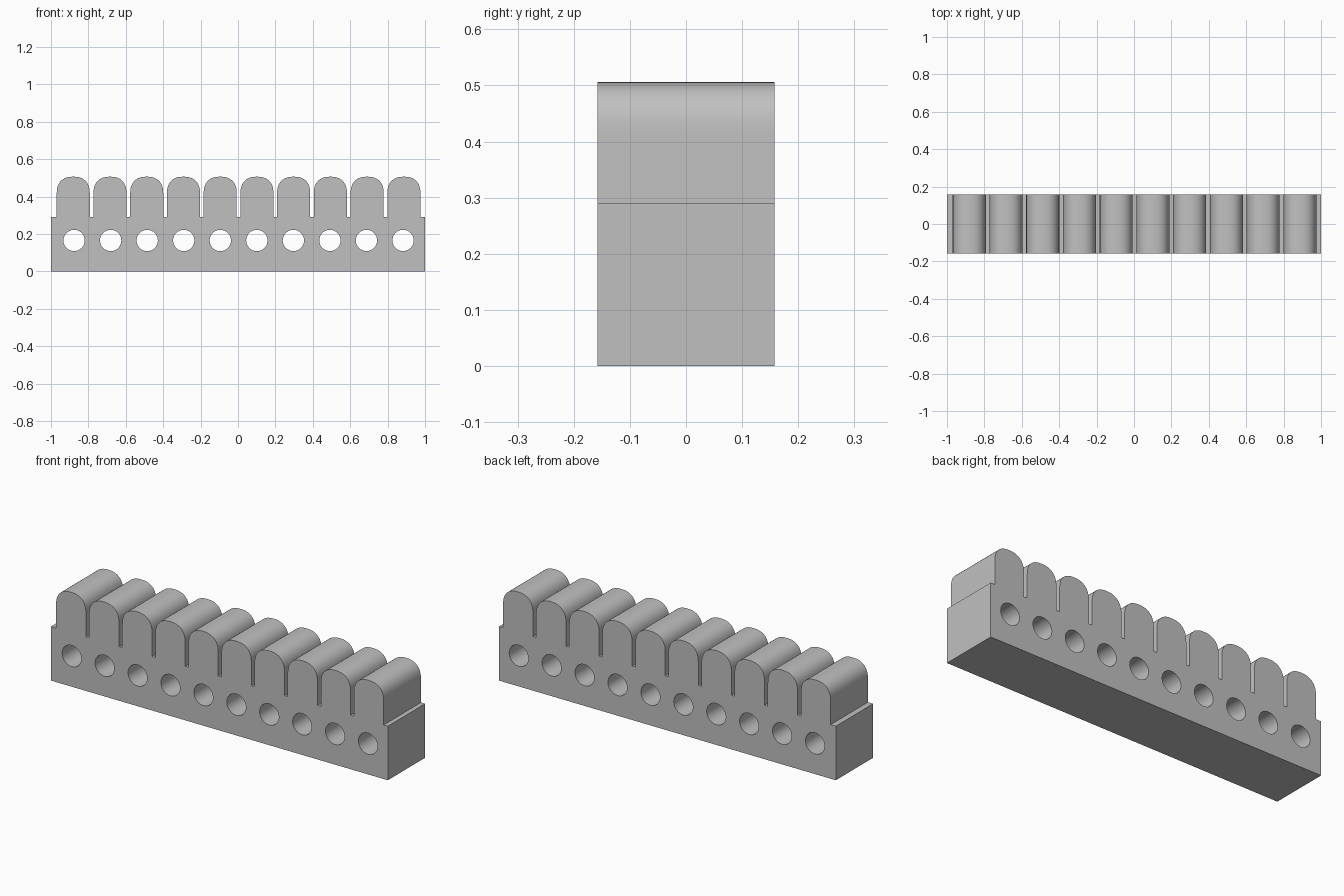
import bpy, bmesh
from math import sin, cos, pi, radians
from mathutils import Matrix

cube = bpy.data.objects.get("Cube")
if cube:
    bpy.data.objects.remove(cube, do_unlink=True)

COUNT = 10
DEPTH = 0.158
BASE_TOP, SHOULDER, TOP = 0.29, 0.415, 0.506
HALF_TOOTH = 0.0885
TOOTH_PITCH, HOLE_PITCH = 0.1964, 0.1954
HOLE_RADIUS, HOLE_Z = 0.057, 0.165

grey = bpy.data.materials.new("plain grey")
grey.use_nodes = True
colour = (0.53, 0.53, 0.53, 1)
grey.diffuse_color = colour
grey.node_tree.nodes["Principled BSDF"].inputs["Base Color"].default_value = colour


def row(pitch, middle):
    """Evenly spaced positions along the block."""
    return [middle + (i - (COUNT - 1) / 2) * pitch for i in range(COUNT)]


def tooth(cx, steps=22, power=2 / 2.4):
    """Outline of one tooth, right to left, with a softly flattened arch."""
    pts = [(cx + HALF_TOOTH, BASE_TOP)]
    for i in range(steps + 1):
        a = pi * i / steps
        c = cos(a)
        x = HALF_TOOTH * abs(c) ** power * (1 if c > 0 else -1)
        pts.append((cx + x, SHOULDER + (TOP - SHOULDER) * max(sin(a), 0) ** power))
    pts.append((cx - HALF_TOOTH, BASE_TOP))
    return pts


def add_loop(curve, pts):
    spline = curve.splines.new("POLY")
    spline.points.add(len(pts) - 1)
    for p, (x, z) in zip(spline.points, pts):
        p.co = (x, z, 0, 1)
    spline.use_cyclic_u = True


# Side profile: base and row of teeth
curve = bpy.data.curves.new("profile", "CURVE")
curve.dimensions = "2D"
curve.fill_mode = "BOTH"
curve.extrude = DEPTH
outline = [(-1, 0), (1, 0), (1, BASE_TOP)]
for cx in reversed(row(TOOTH_PITCH, 0.003)):
    outline += tooth(cx)
outline.append((-1, BASE_TOP))
add_loop(curve, outline)

# Round through holes
for cx in row(HOLE_PITCH, 0.003):
    add_loop(curve, [(cx + HOLE_RADIUS * cos(2 * pi * i / 32),
                      HOLE_Z + HOLE_RADIUS * sin(2 * pi * i / 32)) for i in range(32)])

# Turn the extruded profile into a clean upright mesh
source = bpy.data.objects.new("profile", curve)
bpy.context.collection.objects.link(source)
bpy.context.view_layer.update()
graph = bpy.context.evaluated_depsgraph_get()
mesh = bpy.data.meshes.new_from_object(source.evaluated_get(graph))
bpy.data.objects.remove(source, do_unlink=True)
bpy.data.curves.remove(curve)

bm = bmesh.new()
bm.from_mesh(mesh)
bmesh.ops.transform(bm, matrix=Matrix.Rotation(pi / 2, 4, "X"), verts=bm.verts)
bmesh.ops.remove_doubles(bm, verts=bm.verts, dist=0.0001)
bmesh.ops.recalc_face_normals(bm, faces=bm.faces)
bm.to_mesh(mesh)
bm.free()

mesh.materials.clear()
mesh.materials.append(grey)
block = bpy.data.objects.new("toothed_block", mesh)
bpy.context.collection.objects.link(block)
for obj in bpy.context.selected_objects:
    obj.select_set(False)
block.select_set(True)
bpy.context.view_layer.objects.active = block
bpy.ops.object.shade_smooth_by_angle(angle=radians(35))
